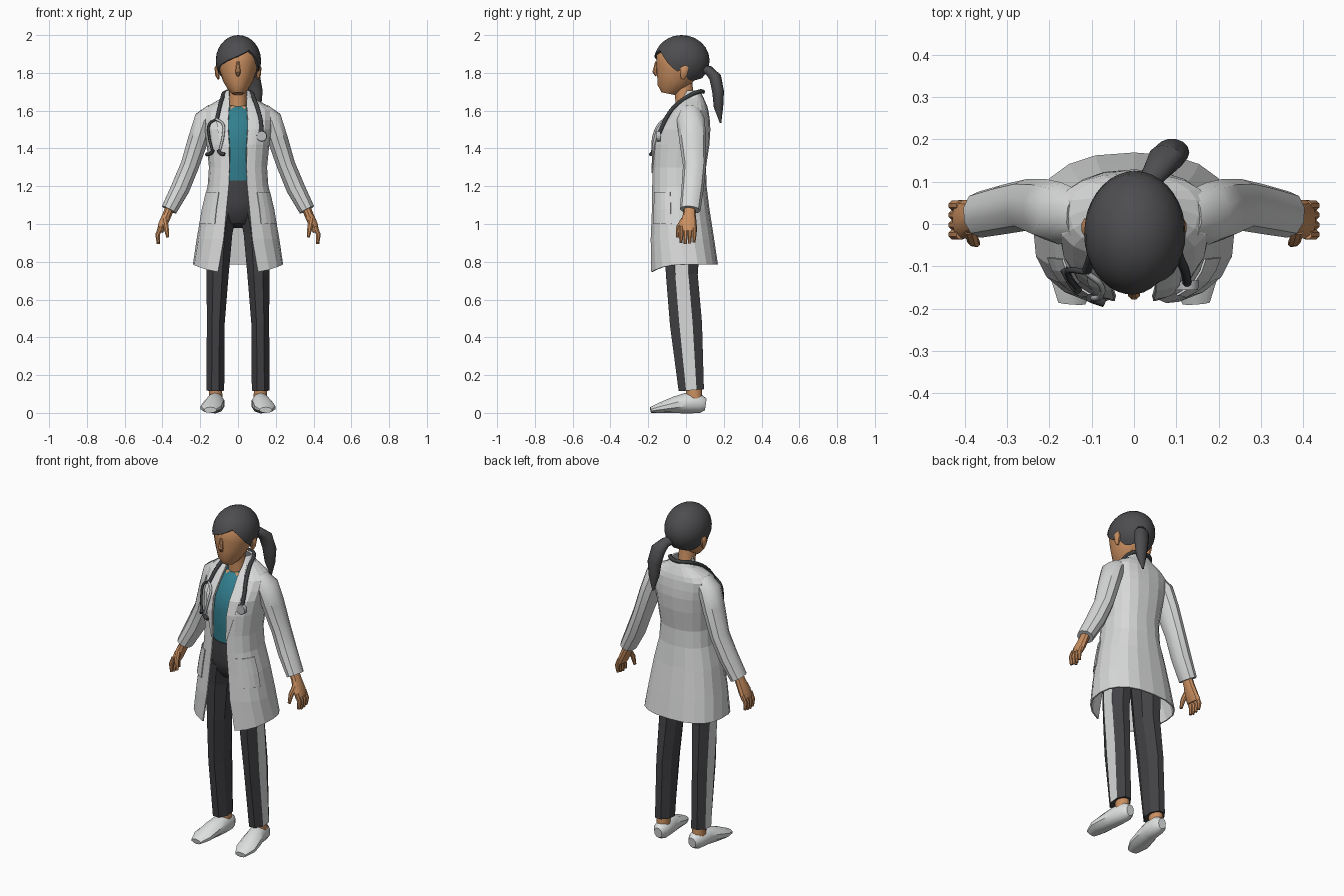
import bpy, bmesh
from math import sin, cos, tan, asin, pi, radians, sqrt
from mathutils import Vector

cube = bpy.data.objects.get("Cube")
if cube:
    bpy.data.objects.remove(cube, do_unlink=True)


def material(name, r, g, b):
    m = bpy.data.materials.new(name)
    m.use_nodes = True
    m.diffuse_color = (r, g, b, 1)
    m.node_tree.nodes["Principled BSDF"].inputs["Base Color"].default_value = (r, g, b, 1)
    return m


WHITE = material("coat white", .68, .69, .685)
SHOE = material("shoe white", .74, .75, .75)
SKIN = material("warm skin", .6, .28, .12)
HAIR = material("charcoal hair", .075, .075, .08)
CLOTH = material("dark trousers", .055, .054, .06)
TEAL = material("teal shirt", .032, .21, .27)
RUBBER = material("dark rubber", .045, .048, .052)
METAL = material("light metal", .5, .51, .52)
smooth = []


def finish(name, bm, mat, soft=True):
    bmesh.ops.recalc_face_normals(bm, faces=bm.faces)
    mesh = bpy.data.meshes.new(name)
    bm.to_mesh(mesh)
    bm.free()
    mesh.materials.append(mat)
    obj = bpy.data.objects.new(name, mesh)
    bpy.context.collection.objects.link(obj)
    if soft:
        smooth.append(obj)
    return obj


def bridge(bm, rings, closed):
    for a, b in zip(rings, rings[1:]):
        n = len(a)
        for i in range(n if closed else n - 1):
            j = (i + 1) % n
            bm.faces.new((a[i], a[j], b[j], b[i]))


def limb(name, stations, mat, n=12, ref=(0, 1, 0), side=1, soft=True):
    """Closed loft; each station is x, y, z, radius across, radius along ref."""
    bm = bmesh.new()
    pts = [Vector((s[0] * side, s[1], s[2])) for s in stations]
    rings = []
    grow = 1 / cos(pi / n)
    for k, s in enumerate(stations):
        t = (pts[min(k + 1, len(pts) - 1)] - pts[max(k - 1, 0)]).normalized()
        u = Vector(ref)
        u = (u - t * u.dot(t)).normalized()
        v = t.cross(u)
        angles = [(i + .5) * 2 * pi / n for i in range(n)]
        rings.append([bm.verts.new(pts[k] + (v * s[3] * cos(a) + u * s[4] * sin(a)) * grow)
                      for a in angles])
    bridge(bm, rings, True)
    bm.faces.new(rings[0])
    bm.faces.new(rings[-1])
    return finish(name, bm, mat, soft)


def cable(name, pts, r, mat):
    cu = bpy.data.curves.new(name, "CURVE")
    cu.dimensions = "3D"
    cu.bevel_depth = r
    cu.bevel_resolution = 2
    cu.resolution_u = 6
    cu.use_fill_caps = True
    sp = cu.splines.new("BEZIER")
    sp.bezier_points.add(len(pts) - 1)
    for bp, p in zip(sp.bezier_points, pts):
        bp.co = p
        bp.handle_left_type = bp.handle_right_type = "AUTO"
    cu.materials.append(mat)
    bpy.context.collection.objects.link(bpy.data.objects.new(name, cu))


def lerp_table(table, x):
    for a, b in zip(table, table[1:]):
        if a[0] <= x <= b[0]:
            f = (x - a[0]) / (b[0] - a[0])
            return [p + (q - p) * f for p, q in zip(a, b)]
    return table[0] if x < table[0][0] else table[-1]


# Coat sections: height, half width, front y, back y, half opening
COAT = [(.785, .235, -.19, .165, .105), (.92, .215, -.188, .145, .075),
        (1.08, .187, -.18, .12, .06), (1.2, .157, -.178, .105, .048),
        (1.3, .15, -.175, .102, .043), (1.42, .162, -.172, .12, .045),
        (1.5, .172, -.152, .125, .05), (1.55, .177, -.115, .122, .05),
        (1.6, .178, -.077, .115, .047), (1.625, .15, -.055, .108, .045),
        (1.665, .082, -.02, .09, .045), (1.705, .058, 0, .07, .045)]
SQ = .8


def coat_angle(x, z):
    return asin(min(.99, (x / lerp_table(COAT, z)[1]) ** (1 / SQ)))


def coat_point(a, z, off=0):
    _, rx, yf, yb, _ = lerp_table(COAT, z)
    s, c = sin(a), cos(a)
    px = abs(s) ** SQ * (1 if s > 0 else -1)
    py = abs(c) ** SQ * (1 if c > 0 else -1)
    dip = .045 * max(0, c) ** 2 * max(0, min(1, (.9 - z) / .115))
    return Vector(((rx + off) * px, (yf + yb) / 2 - ((yb - yf) / 2 + off) * py, z - dip))


def on_coat(x, z, off):
    return coat_point(coat_angle(abs(x), z) * (1 if x > 0 else -1), z, off)


def opening(z):
    return coat_angle(lerp_table(COAT, z)[4], z)


def sheet(name, zs, lo, hi, cols, off, thick, side=1):
    bm = bmesh.new()
    rings = [[bm.verts.new(coat_point(side * (lo(z) + (hi(z) - lo(z)) * i / cols), z, off))
              for i in range(cols + 1)] for z in zs]
    bridge(bm, rings, False)
    obj = finish(name, bm, WHITE, False)
    mod = obj.modifiers.new("cloth thickness", "SOLIDIFY")
    mod.thickness = thick
    mod.offset = 0


sheet("coat_body", [s[0] for s in COAT], opening, lambda z: 2 * pi - opening(z), 18, 0, .008)

# Lapels and pockets
LAPEL = [(1.27, .004), (1.4, .04), (1.55, .06), (1.6, .045), (1.67, .015)]
for side, word in ((1, "left"), (-1, "right")):
    sheet(word + "_lapel", [1.27, 1.3, 1.42, 1.5, 1.55, 1.6, 1.625, 1.665], opening,
          lambda z: coat_angle(lerp_table(COAT, z)[4] + lerp_table(LAPEL, z)[1], z),
          3, .007, .005, side)
    sheet(word + "_pocket", [1.0, 1.08, 1.17], lambda z: radians(31), lambda z: radians(76),
          4, .007, .005, side)

# Torso under the coat
limb("shirt", [(0, -.03, 1.2, .12, .11), (0, -.033, 1.3, .122, .112), (0, -.034, 1.42, .135, .12),
               (0, -.02, 1.5, .14, .115), (0, .005, 1.58, .12, .085), (0, .01, 1.62, .07, .06)],
     TEAL, 16)
bm = bmesh.new()
bm.faces.new([bm.verts.new(p) for p in ((-.045, -.052, 1.625), (0, -.109, 1.55), (.045, -.052, 1.625))])
finish("neckline_skin", bm, SKIN)
limb("neck", [(0, 0, 1.58, .06, .055), (0, -.005, 1.64, .045, .05), (0, -.02, 1.79, .043, .048)], SKIN)
limb("trouser_hips", [(0, -.03, .99, .06, .07), (0, -.02, 1.05, .14, .115), (0, -.025, 1.12, .14, .122),
                      (0, -.03, 1.235, .123, .117)], CLOTH, 16)

# Head
limb("head", [(0, -.095, 1.69, .03, .035), (0, -.09, 1.715, .052, .065), (0, -.07, 1.76, .078, .09),
              (0, -.045, 1.82, .1, .117), (0, -.035, 1.88, .105, .121), (0, -.03, 1.95, .078, .092),
              (0, -.03, 1.98, .03, .04)], SKIN, 16)
limb("nose", [(0, -.155, 1.86, .007, .008), (0, -.165, 1.805, .014, .013),
              (0, -.156, 1.785, .008, .008)], SKIN, 8)

# Swept hair: dome columns that end on the hairline (azimuth from front, height)
HAIRLINE = [(-180, 1.775), (-125, 1.757), (-104, 1.77), (-92, 1.82), (-78, 1.8), (-60, 1.835),
            (-30, 1.865), (0, 1.89), (30, 1.92), (45, 1.895), (60, 1.85), (78, 1.805),
            (92, 1.82), (104, 1.77), (125, 1.757), (180, 1.775)]
bm = bmesh.new()
cols, rows = 36, 9
columns = []
pole = bm.verts.new((.002, -.022, 2))
for i in range(cols):
    deg = -180 + 360 * i / cols
    rim = (lerp_table(HAIRLINE, deg)[1] - 1.865) / .135
    polar = pi / 2 - asin(rim)
    col = []
    for r in range(1, rows + 1):
        t, az = polar * r / rows, radians(deg)
        col.append(bm.verts.new((.002 + .12 * sin(t) * sin(az), -.022 - .147 * sin(t) * cos(az),
                                 1.865 + .135 * cos(t))))
    columns.append(col)
bridge(bm, columns + [columns[0]], False)
inner = bm.verts.new((0, -.02, 1.83))
for a, b in zip(columns, columns[1:] + columns[:1]):
    bm.faces.new((pole, a[0], b[0]))
    bm.faces.new((inner, a[-1], b[-1]))
finish("hair", bm, HAIR)
limb("ponytail", [(.025, .085, 1.82, .022, .022), (.05, .122, 1.812, .025, .03),
                  (.075, .155, 1.775, .032, .042), (.09, .17, 1.7, .031, .04),
                  (.092, .172, 1.62, .025, .03), (.09, .183, 1.535, .004, .005)],
     HAIR, 14, ref=(1, 0, 0))

for side, word in ((1, "left"), (-1, "right")):
    limb(word + "_ear", [(.108, -.002, 1.84, .007, .012), (.112, -.008, 1.825, .012, .022),
                         (.11, -.012, 1.79, .011, .018), (.103, -.018, 1.768, .006, .009)],
         SKIN, 8, side=side)
    # Sleeve and hand
    limb(word + "_sleeve", [(.13, .02, 1.6, .04, .055), (.175, .025, 1.555, .056, .07),
                            (.21, .035, 1.45, .054, .068), (.255, .045, 1.31, .049, .058),
                            (.305, .035, 1.19, .05, .056), (.365, .022, 1.075, .042, .052)],
         WHITE, 10, side=side)
    limb(word + "_palm", [(.355, .02, 1.1, .024, .03), (.375, .018, 1.05, .024, .032),
                          (.397, .012, 1.0, .024, .043), (.413, .01, .96, .017, .045)],
         SKIN, 10, side=side)
    for i in range(4):
        y = -.025 + .023 * i
        tip = .893 + .006 * abs(i - 1.3)
        limb(f"{word}_finger_{i + 1}", [(.408, y, .985, .013, .011), (.426, y, .943, .012, .0115),
                                        (.422, y - .002, tip, .008, .008)], SKIN, 8, side=side)
    limb(word + "_thumb", [(.388, -.012, 1.025, .015, .014), (.38, -.04, .98, .013, .013),
                           (.372, -.046, .93, .008, .008)], SKIN, 8, side=side)

    # Trouser leg with a pale stripe on the outer flat
    leg = limb(word + "_trouser_leg", [(.08, -.02, 1.08, .075, .11), (.1, -.02, .95, .07, .098),
                                       (.108, -.022, .73, .058, .084), (.118, 0, .47, .047, .085),
                                       (.12, .028, .12, .047, .067)], CLOTH, 8, side=side, soft=False)
    leg.data.materials.append(WHITE)
    for f in leg.data.polygons:
        if f.normal.x * side > .9:
            f.material_index = 1

    # Ankle and shoe
    limb(word + "_ankle", [(.118, .045, .06, .036, .042), (.12, .04, .18, .034, .042)], SKIN, side=side)
    limb(word + "_shoe", [(.113, .104, .045, .024, .03), (.114, .075, .049, .043, .048),
                          (.12, 0, .052, .047, .052), (.132, -.06, .042, .053, .042),
                          (.143, -.13, .028, .055, .028), (.147, -.187, .015, .032, .015)],
         SHOE, 10, ref=(0, 0, 1), side=side)

# Stethoscope draped round the collar
left_run = [on_coat(x, z, .013) for x, z in ((.075, 1.66), (.1, 1.6), (.112, 1.55), (.117, 1.48))]
right_run = [on_coat(x, z, .013) for x, z in ((-.075, 1.66), (-.092, 1.61), (-.105, 1.55))]
cable("stethoscope_tube", right_run[::-1] + [Vector((-.06, .065, 1.7)), Vector((0, .09, 1.7)),
                                             Vector((.06, .065, 1.7))] + left_run, .011, RUBBER)
disc = on_coat(.117, 1.465, .012)
limb("chest_piece", [(disc.x, disc.y + .01, disc.z, .028, .028), (disc.x, disc.y - .012, disc.z, .026, .026)],
     METAL, 14, ref=(0, 0, 1))
for dx, word in ((-1, "outer"), (1, "inner")):
    path = [(-.105, 1.555), (-.105 + .032 * dx, 1.53), (-.105 + .034 * dx, 1.47), (-.105 + .018 * dx, 1.39)]
    cable(word + "_ear_tube", [on_coat(x, z, .018) for x, z in path], .007, METAL if dx > 0 else RUBBER)
    ends = [(-.105 + .012 * dx, 1.392), (-.105 + .022 * dx, 1.375), (-.105 + .042 * dx, 1.368)]
    cable(word + "_earpiece", [on_coat(x, z, .02) for x, z in ends], .01, RUBBER)

# Shading
bpy.ops.object.select_all(action="DESELECT")
for obj in smooth:
    obj.select_set(True)
bpy.context.view_layer.objects.active = smooth[0]
bpy.ops.object.shade_smooth_by_angle(angle=radians(37))
